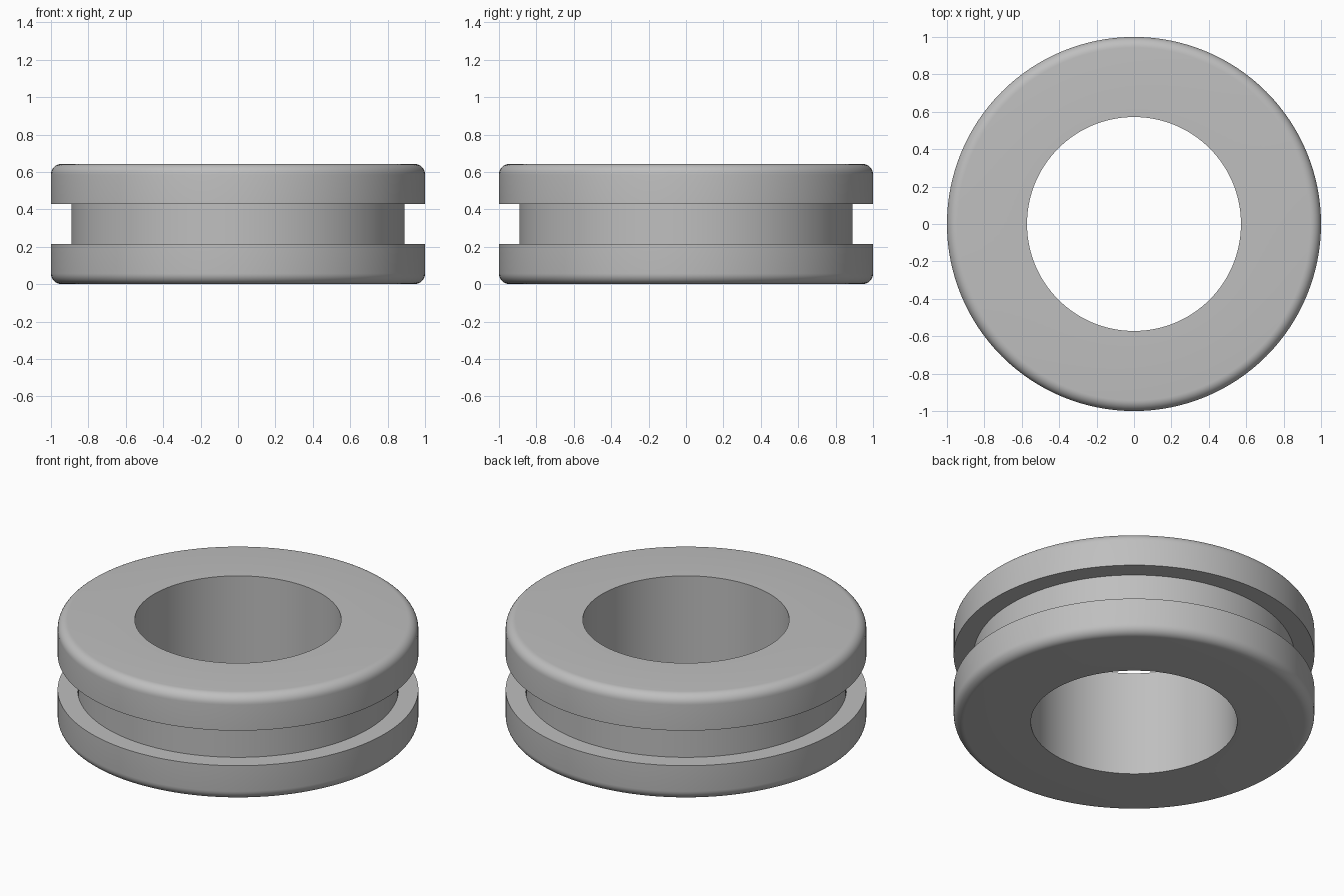
import bpy, bmesh, math

cube = bpy.data.objects.get("Cube")
if cube:
    bpy.data.objects.remove(cube, do_unlink=True)

SEGMENTS = 128
HEIGHT, OUTER, GROOVE, BORE, ROUND = 0.643, 1.0, 0.89, 0.572, 0.057

# One plain grey rubber
grey = bpy.data.materials.new("grey_rubber")
grey.use_nodes = True
colour = (0.52, 0.52, 0.52, 1)
grey.diffuse_color = colour
grey.node_tree.nodes["Principled BSDF"].inputs["Base Color"].default_value = colour


def rounded_corner(z, start):
    """Quarter-circle of (radius, height) points around the outer rim."""
    angles = [math.radians(start + 90 * i / 8) for i in range(9)]
    return [(OUTER - ROUND + ROUND * math.cos(a), z + ROUND * math.sin(a)) for a in angles]


# Closed cross-section: bore, lower flange, groove, upper flange
profile = [(BORE, 0)]
profile += rounded_corner(ROUND, -90)
profile += [(OUTER, HEIGHT / 3), (GROOVE, HEIGHT / 3)]
profile += [(GROOVE, HEIGHT * 2 / 3), (OUTER, HEIGHT * 2 / 3)]
profile += rounded_corner(HEIGHT - ROUND, 0)
profile += [(BORE, HEIGHT)]

# Revolve the cross-section into the ring
bm = bmesh.new()
verts = [bm.verts.new((r, 0, z)) for r, z in profile]
edges = [bm.edges.new((v, verts[(i + 1) % len(verts)])) for i, v in enumerate(verts)]
bmesh.ops.spin(bm, geom=verts + edges, cent=(0, 0, 0), axis=(0, 0, 1),
               angle=math.tau, steps=SEGMENTS, use_merge=True)
bmesh.ops.remove_doubles(bm, verts=bm.verts, dist=0.0001)
bmesh.ops.recalc_face_normals(bm, faces=bm.faces)
mesh = bpy.data.meshes.new("grommet_ring")
bm.to_mesh(mesh)
bm.free()
mesh.materials.append(grey)

ring = bpy.data.objects.new("grommet_ring", mesh)
bpy.context.collection.objects.link(ring)
bpy.ops.object.select_all(action="DESELECT")
ring.select_set(True)
bpy.context.view_layer.objects.active = ring
bpy.ops.object.shade_smooth_by_angle(angle=math.radians(30))
